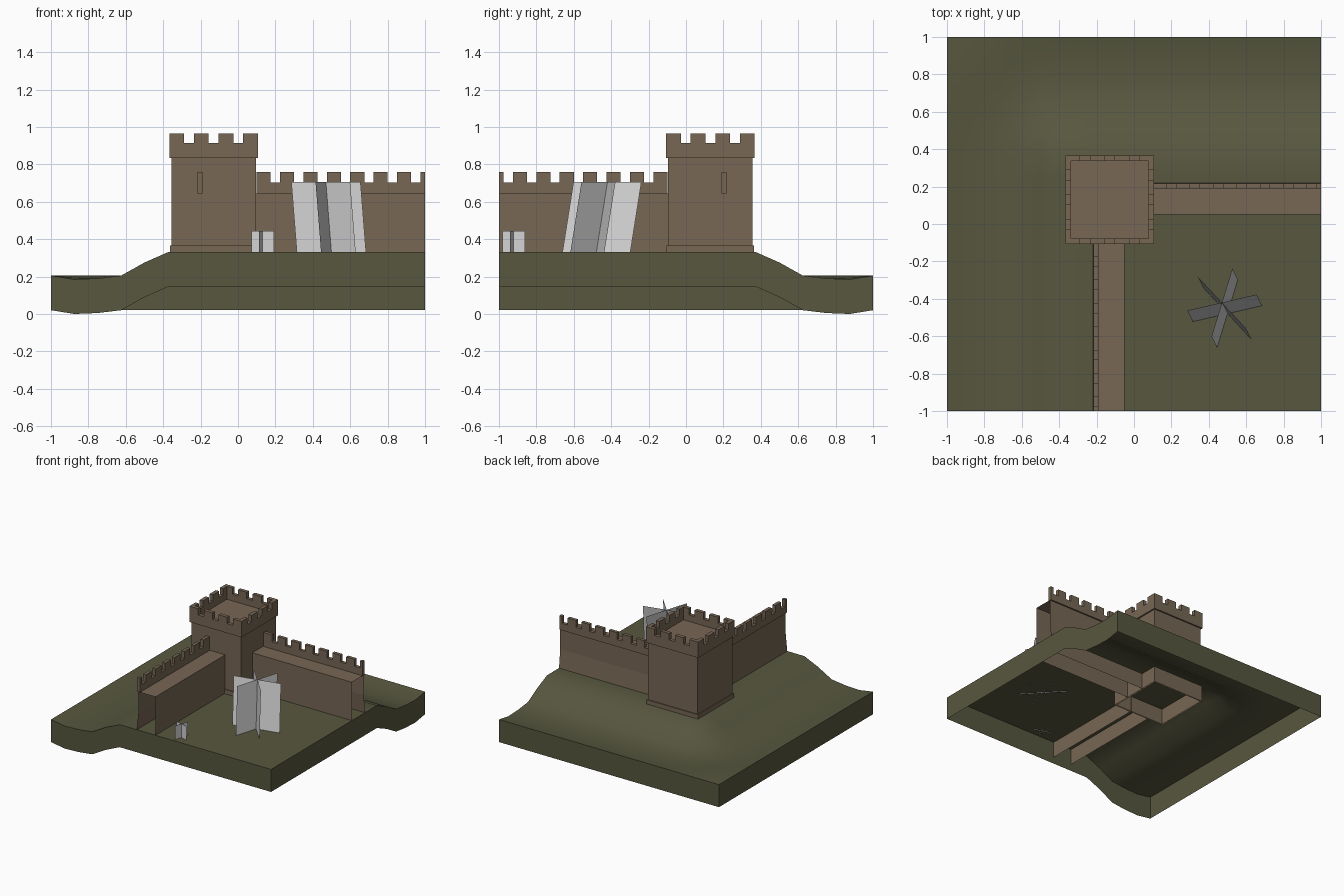
import bpy, bmesh, math
from mathutils import Vector

cube = bpy.data.objects.get("Cube")
if cube:
    bpy.data.objects.remove(cube, do_unlink=True)


def material(name, rgb):
    m = bpy.data.materials.new(name)
    m.use_nodes = True
    m.diffuse_color = (*rgb, 1)
    bsdf = next(n for n in m.node_tree.nodes if n.type == 'BSDF_PRINCIPLED')
    bsdf.inputs["Base Color"].default_value = (*rgb, 1)
    bsdf.inputs["Roughness"].default_value = 0.9
    return m


GRASS = material("grass_green", (0.095, 0.095, 0.05))
STONE = material("brown_stone", (0.185, 0.135, 0.09))
LEAF = material("pale_grey", (0.65, 0.65, 0.65))


def finish(name, bm, mat, recalc=True):
    if recalc:
        bmesh.ops.recalc_face_normals(bm, faces=bm.faces)
    me = bpy.data.meshes.new(name)
    bm.to_mesh(me)
    bm.free()
    me.materials.append(mat)
    ob = bpy.data.objects.new(name, me)
    bpy.context.collection.objects.link(ob)
    return ob


def extrude_outline(bm, points, offset):
    """Closed prism from a flat outline."""
    face = bm.faces.new([bm.verts.new(p) for p in points])
    geo = bmesh.ops.extrude_face_region(bm, geom=[face])["geom"]
    bmesh.ops.translate(bm, vec=offset, verts=[v for v in geo if isinstance(v, bmesh.types.BMVert)])


def open_box(bm, centre, half, z0, z1):
    """Square block without its bottom face."""
    cx, cy = centre
    ring = [(cx + sx * half, cy + sy * half) for sx, sy in ((-1, -1), (1, -1), (1, 1), (-1, 1))]
    low = [bm.verts.new((x, y, z0)) for x, y in ring]
    top = [bm.verts.new((x, y, z1)) for x, y in ring]
    bm.faces.new(top)
    for i in range(4):
        j = (i + 1) % 4
        bm.faces.new((low[i], low[j], top[j], top[i]))


def battlement(start, end, teeth, z0, z1, z2):
    """Side outline (distance, height) of a parapet with merlons given as (from, to)."""
    pts = [(start, z0)]
    for a, b in teeth:
        if a > start:
            pts.append((a, z1))
        pts += [(a, z2), (b, z2)]
        if b < end:
            pts.append((b, z1))
    if pts[-1][0] < end:
        pts.append((end, z1))
    return pts + [(end, z0)]


# Ground: plateau falling away on the left and back, open underneath
PROFILE = [0.33, 0.275, 0.205, 0.19, 0.185, 0.205]
STEP = 0.125


def ground_height(x, y):
    p, q = max(0, -x - 3 * STEP), max(0, y - 3 * STEP)
    t = min(math.hypot(p, q) / STEP, 5)
    if x < -0.99 or y > 0.99:
        t = 5
    i = min(int(t), 4)
    return PROFILE[i] + (PROFILE[i + 1] - PROFILE[i]) * (t - i)


bm = bmesh.new()
bmesh.ops.create_grid(bm, x_segments=16, y_segments=16, size=1)
for v in bm.verts:
    v.co.z = ground_height(v.co.x, v.co.y)
rim = [e for e in bm.edges if e.is_boundary]
skirt = bmesh.ops.extrude_edge_only(bm, edges=rim)["geom"]
bmesh.ops.translate(bm, vec=(0, 0, -0.185), verts=[v for v in skirt if isinstance(v, bmesh.types.BMVert)])
ground = finish("ground", bm, GRASS)
bpy.ops.object.select_all(action='DESELECT')
ground.select_set(True)
bpy.context.view_layer.objects.active = ground
bpy.ops.object.shade_smooth_by_angle(angle=math.radians(50))

# Tower: hollow body and plinth
TOWER = (-0.13, 0.13)
for name, half, top in (("tower_body", 0.225, 0.86), ("tower_plinth", 0.234, 0.365)):
    bm = bmesh.new()
    open_box(bm, TOWER, half, 0.2, top)
    finish(name, bm, STONE)

# Tower parapet: four crenellated sides
HALF, THICK = 0.237, 0.03
bm = bmesh.new()
for side in (-1, 1):
    for along_x in (True, False):
        reach = HALF if along_x else HALF - THICK
        teeth = [(-reach, -0.158), (-0.106, -0.026), (0.026, 0.106), (0.158, reach)]
        teeth = [(-reach, -0.158), (-0.106, -0.027), (0.027, 0.106), (0.158, reach)]
        outline = battlement(-reach, reach, teeth, 0.835, 0.913, 0.965)
        if along_x:
            pts = [(TOWER[0] + d, TOWER[1] + side * HALF, z) for d, z in outline]
            off = Vector((0, -side * THICK, 0))
        else:
            pts = [(TOWER[0] + side * HALF, TOWER[1] + d, z) for d, z in outline]
            off = Vector((-side * THICK, 0, 0))
        extrude_outline(bm, pts, off)
finish("tower_parapet", bm, STONE)

# Two matching curtain walls, reflected across the tower's diagonal
WALL_SECTION = [(0.05, 0.2), (0.05, 0.645), (0.205, 0.645), (0.205, 0.48), (0.22, 0.33), (0.22, 0.2)]
for name, place in (("side_wall", lambda d, w, z: (d, w, z)),
                    ("front_wall", lambda d, w, z: (-w, -d, z))):
    # hollow wall, open at the end and bottom
    bm = bmesh.new()
    near, far = [[bm.verts.new(place(d, w, z)) for w, z in WALL_SECTION] for d in (0.09, 1)]
    for i in range(len(near) - 1):
        bm.faces.new((near[i], near[i + 1], far[i + 1], far[i]))
    finish(name, bm, STONE)
    # crenellated outer parapet
    bm = bmesh.new()
    teeth = [(0.1 + STEP * i, min(0.175 + STEP * i, 1)) for i in range(8)]
    outline = battlement(0.1, 1, teeth, 0.645, 0.703, 0.76)
    pts = [Vector(place(d, 0.19, z)) for d, z in outline]
    extrude_outline(bm, pts, Vector(place(0, 0.027, 0)))
    finish(name + "_parapet", bm, STONE)


# Plants: crossed upright cards
def crossed_cards(name, base, lean, half, height, angles):
    bm = bmesh.new()
    base, lift = Vector(base), Vector((*lean, height))
    for a in angles:
        arm = Vector((math.cos(math.radians(a)), math.sin(math.radians(a)), 0)) * half
        corners = (base - arm, base + arm, base + arm + lift, base - arm + lift)
        bm.faces.new([bm.verts.new(c) for c in corners])
    finish(name, bm, LEAF, recalc=False)


crossed_cards("large_plant", (0.5, -0.48, 0.325), (-0.03, 0.06), 0.19, 0.38, (13, 73, 133))
crossed_cards("small_plant", (0.132, -0.922, 0.325), (0, 0), 0.063, 0.118, (-17, 73))
